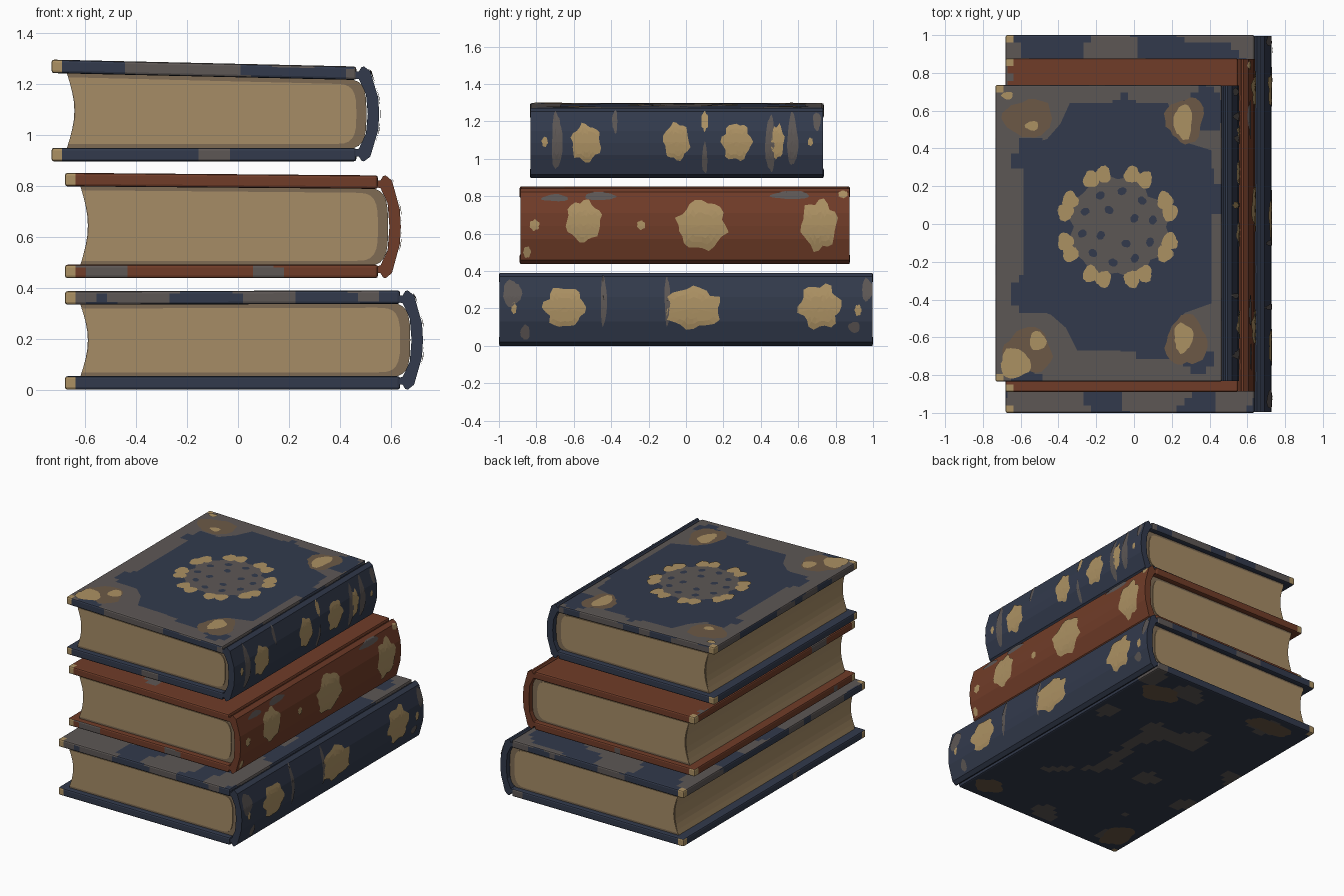
import bpy, bmesh, math, random
from mathutils import Vector, noise

if "Cube" in bpy.data.objects:
    bpy.data.objects.remove(bpy.data.objects["Cube"])

random.seed(4)


def material(name, r, g, b):
    m = bpy.data.materials.new(name)
    lin = [((c / 255 + 0.055) / 1.055) ** 2.4 for c in (r, g, b)]
    m.diffuse_color = (*lin, 1)
    m.use_nodes = True
    m.node_tree.nodes["Principled BSDF"].inputs["Base Color"].default_value = m.diffuse_color
    return m


NAVY = material("navy_cloth", 50, 58, 76)
RED = material("rust_red_cloth", 112, 60, 40)
TAUPE = material("worn_taupe", 93, 87, 85)
GOLD = material("faded_gold", 172, 145, 99)
BROWN = material("tarnished_brown", 108, 89, 70)
PAPER = material("paper", 166, 140, 102)
AGED = material("aged_paper", 126, 107, 84)


def finish(name, bm, mats):
    me = bpy.data.meshes.new(name)
    bm.to_mesh(me)
    bm.free()
    for m in mats:
        me.materials.append(m)
    ob = bpy.data.objects.new(name, me)
    bpy.context.collection.objects.link(ob)
    return ob


def extrude_y(name, profile, y0, y1, mats, end_mat=0):
    """Closed xz profile extruded along y."""
    bm = bmesh.new()
    a = [bm.verts.new((x, y0, z)) for x, z in profile]
    b = [bm.verts.new((x, y1, z)) for x, z in profile]
    n = len(a)
    for i in range(n):
        bm.faces.new((a[i], a[(i + 1) % n], b[(i + 1) % n], b[i]))
    for ring in (a, b):
        bm.faces.new(ring).material_index = end_mat
    bmesh.ops.recalc_face_normals(bm, faces=bm.faces)
    return finish(name, bm, mats)


def patches(name, mat, specs, place, outward, lobes=6):
    """Thin ragged patches (u, v, ru, rv) laid on a surface by place(u, v)."""
    bm = bmesh.new()
    n = 24
    for u, v, ru, rv in specs:
        ph = random.uniform(0, 6)
        wob = [1 + 0.1 * math.sin(lobes * 2 * math.pi * i / n + ph) + random.uniform(-.07, .07)
               for i in range(n)]
        last = None
        centre = bm.verts.new(place(u, v))
        for k in (.25, .5, .75, 1):
            ring = []
            for i in range(n):
                a = 2 * math.pi * i / n
                ring.append(bm.verts.new(place(u + ru * k * wob[i] * math.cos(a),
                                               v + rv * k * wob[i] * math.sin(a))))
            for i in range(n):
                j = (i + 1) % n
                if last:
                    bm.faces.new((last[i], ring[i], ring[j], last[j]))
                else:
                    bm.faces.new((centre, ring[i], ring[j]))
            last = ring
    bm.normal_update()
    for f in bm.faces:
        if f.normal.dot(Vector(outward)) < 0:
            f.normal_flip()
    return finish(name, bm, [mat])


def board(name, x0, x1, y0, y1, lo, hi, cloth, wear, face_dir):
    """Cover board between sloping heights lo(x), hi(x); worn cells by noise."""
    bm = bmesh.new()
    bmesh.ops.create_cube(bm, size=1)
    for v in bm.verts:
        x = x1 if v.co.x > 0 else x0
        v.co = (x, y1 if v.co.y > 0 else y0, hi(x) if v.co.z > 0 else lo(x))
    bmesh.ops.bevel(bm, geom=bm.edges[:], offset=.01, segments=2, affect='EDGES', profile=.5)
    for axis, a, b in ((0, x0, x1), (1, y0, y1)):
        n = int((b - a) / .04)
        no = Vector((axis == 0, axis == 1, 0))
        for i in range(1, n):
            bmesh.ops.bisect_plane(bm, geom=bm.verts[:] + bm.edges[:] + bm.faces[:],
                                   plane_co=no * (a + (b - a) * i / n), plane_no=no)
    for f in bm.faces:
        c = f.calc_center_median()
        edge = min(c.y - y0, y1 - c.y)
        w = noise.noise(Vector((c.x * 4, c.y * 4, c.z * 3 + 7)))
        outer = f.normal.z * face_dir > .7
        inner = f.normal.z * face_dir < -.7
        if c.x - x0 < .04 and edge < .04 and not inner:
            f.material_index = 2
        elif outer and w < wear or not outer and not inner and w < min(wear, .1) - .1:
            f.material_index = 1
    return finish(name, bm, [cloth, TAUPE, GOLD])


SPINE = [(0, -.06), (.05, -.035), (.33, -.004), (.5, 0), (.67, -.004), (.95, -.035), (1, -.06)]


def book(name, cloth, xl, xr, y0, y1, zb, ztl, ztr, wear):
    """One hardback book; returns a placer for its spine and for its top."""
    xe = xr - .09
    top = lambda x: ztl + (ztr - ztl) * (x - xl) / (xe - xl)
    h, th = ztr - zb, .053

    board(name + "_top_cover", xl, xe, y0, y1, lambda x: top(x) - th, top, cloth, wear, 1)
    board(name + "_bottom_cover", xl, xe, y0, y1, lambda x: zb, lambda x: zb + th,
          cloth, -.3, -1)

    # spine shell with hinge grooves
    outer = [(xr + dx, zb + t * h) for t, dx in SPINE]
    outer = [(xr - .11, zb + .02), (xr - .08, zb + .02), (xr - .07, zb + .003)] + outer \
        + [(xr - .07, ztr - .003), (xr - .08, ztr - .02), (xr - .11, ztr - .02)]
    inner = [(xr + dx, zb + h / 2 + s * (h / 2 - d)) for s, dx, d in
             ((1, -.11, .045), (1, -.08, .05), (1, -.052, .11), (0, -.045, 0),
              (-1, -.052, .11), (-1, -.08, .05), (-1, -.11, .045))]
    extrude_y(name + "_spine", outer + inner, y0 + .004, y1 - .004, [cloth])

    # page block: hollow fore-edge, rounded back
    def pages(s):
        pts = []
        for i in range(9):
            k = i / 8
            x = xl + .06 + .03 * math.sin(math.pi * k)
            lo, hi = zb + .05 + s, top(x) - .05 - s
            pts.append((x + s * .3, hi + (lo - hi) * k))
        lo, hi = zb + .05 + s, ztr - .05 - s
        for i in range(13):
            a = -math.pi / 2 + math.pi * i / 12
            p = lambda v: math.copysign(abs(v) ** .6, v)
            pts.append((xr - .14 - 2.2 * s + .09 * p(math.cos(a)),
                        (lo + hi) / 2 + (hi - lo) / 2 * p(math.sin(a))))
        return pts
    extrude_y(name + "_pages", pages(0), y0 + .035, y1 - .035, [PAPER, AGED], 1)
    for tag, y in (("front", y0 + .033), ("back", y1 - .033)):
        extrude_y(f"{name}_page_{tag}_face", pages(.018), y - .003, y + .003, [PAPER])

    def on_spine(y, z):
        t = min(max((z - zb) / h, .02), .98)
        for (t0, a), (t1, b) in zip(SPINE, SPINE[1:]):
            if t0 <= t <= t1:
                dx = a + (b - a) * (t - t0) / (t1 - t0)
                break
        y = min(max(y, y0 + .006), y1 - .006)
        return Vector((xr + dx + .005, y, zb + t * h))
    return on_spine, top


low_spine, _ = book("lower_book", NAVY, -.68, .727, -1, 1, 0, .387, .39, .0)
mid_spine, _ = book("middle_book", RED, -.68, .64, -.89, .877, .438, .852, .842, -.42)
top_spine, top_z = book("upper_book", NAVY, -.733, .555, -.835, .737, .897, 1.297, 1.27, .28)

# spine ornaments: taupe scuffs and gold emblems
RIGHT = (1, 0, 0)
patches("lower_spine_scuffs", TAUPE, [(-.44, .24, .016, .13), (-.1, .24, .014, .13),
        (-.93, .28, .05, .07), (-.86, .07, .025, .04), (.97, .3, .03, .06), (.9, .1, .03, .03)],
        low_spine, RIGHT, 3)
patches("lower_spine_emblems", GOLD, [(-.65, .205, .105, .105), (.04, .2, .145, .11),
        (.715, .21, .11, .115), (.92, .19, .018, .03), (-.92, .2, .014, .03)], low_spine, RIGHT)
patches("middle_spine_scuffs", TAUPE, [(-.46, .8, .08, .022), (.56, .805, .1, .022),
        (-.7, .79, .07, .018)], mid_spine, RIGHT, 3)
patches("middle_spine_emblems", GOLD, [(-.545, .67, .092, .11), (.085, .645, .13, .13),
        (.71, .645, .092, .13), (-.81, .645, .026, .028), (-.24, .645, .022, .024),
        (-.85, .5, .02, .03), (.84, .81, .025, .02)], mid_spine, RIGHT)
patches("upper_spine_scuffs", TAUPE, [(-.69, 1.09, .028, .15), (-.38, 1.2, .014, .06),
        (.45, 1.08, .025, .15), (.57, 1.1, .028, .14), (.1, 1.0, .014, .08), (.7, 1.2, .02, .05)],
        top_spine, RIGHT, 3)
patches("upper_spine_emblems", GOLD, [(-.535, 1.085, .078, .1), (-.05, 1.09, .068, .1),
        (.27, 1.09, .078, .1), (.49, 1.09, .034, .09), (-.755, 1.09, .015, .027),
        (.665, 1.09, .014, .022), (.1, 1.2, .018, .05)], top_spine, RIGHT)


# top cover decoration
def on_top(lift):
    return lambda x, y: Vector((x, y, top_z(x) + lift))


UP = (0, 0, 1)
place = on_top(.002)
panel = [(-.34, .64), (.18, .64), (.22, .5), (.28, .43), (.41, .39), (.41, -.42), (.27, -.47),
         (.2, -.54), (.15, -.67), (-.3, -.67), (-.36, -.55), (-.44, -.48), (-.585, -.43),
         (-.585, .41), (-.46, .45), (-.39, .53)]
bm = bmesh.new()
f = bm.faces.new([bm.verts.new(place(x, y)) for x, y in panel])
bm.normal_update()
if f.normal.z < 0:
    f.normal_flip()
finish("cover_panel", bm, [NAVY])

CX, CY = -.087, -.015
patches("cover_medallion", TAUPE, [(CX, CY, .27, .27)], on_top(.004), UP, 8)
ring = [math.pi / 8 + i * math.pi / 4 for i in range(8)]
patches("medallion_gold_rim", GOLD,
        [(CX + .285 * math.cos(a) + d * math.sin(a), CY + .285 * math.sin(a) - d * math.cos(a),
          .042, .045) for a in ring for d in (-.035, .035)], on_top(.006), UP, 3)
patches("medallion_dots", NAVY,
        [(CX + r * math.cos(a), CY + r * math.sin(a), .022, .022)
         for r, n in ((.19, 10), (.1, 4)) for a in [2 * math.pi * (i + .3) / n for i in range(n)]],
        on_top(.006), UP, 2)
patches("cover_corner_tarnish", BROWN, [(-.56, .56, .13, .1), (.27, .55, .1, .12),
        (-.56, -.67, .13, .12), (.28, -.62, .11, .13)], on_top(.003), UP, 3)
patches("cover_corner_gold", GOLD, [(.26, .54, .05, .09), (.26, -.6, .05, .08),
        (-.63, -.74, .08, .08), (-.51, -.62, .045, .05), (-.54, .52, .035, .025),
        (-.67, .68, .03, .02)], on_top(.005), UP, 3)

# worn corners under the stack
patches("underside_tarnish", BROWN, [(.42, .76, .14, .09), (-.4, .88, .17, .07),
        (-.55, -.82, .09, .13), (.5, -.86, .1, .08)],
        lambda x, y: Vector((x, y, -.002)), (0, 0, -1), 4)
